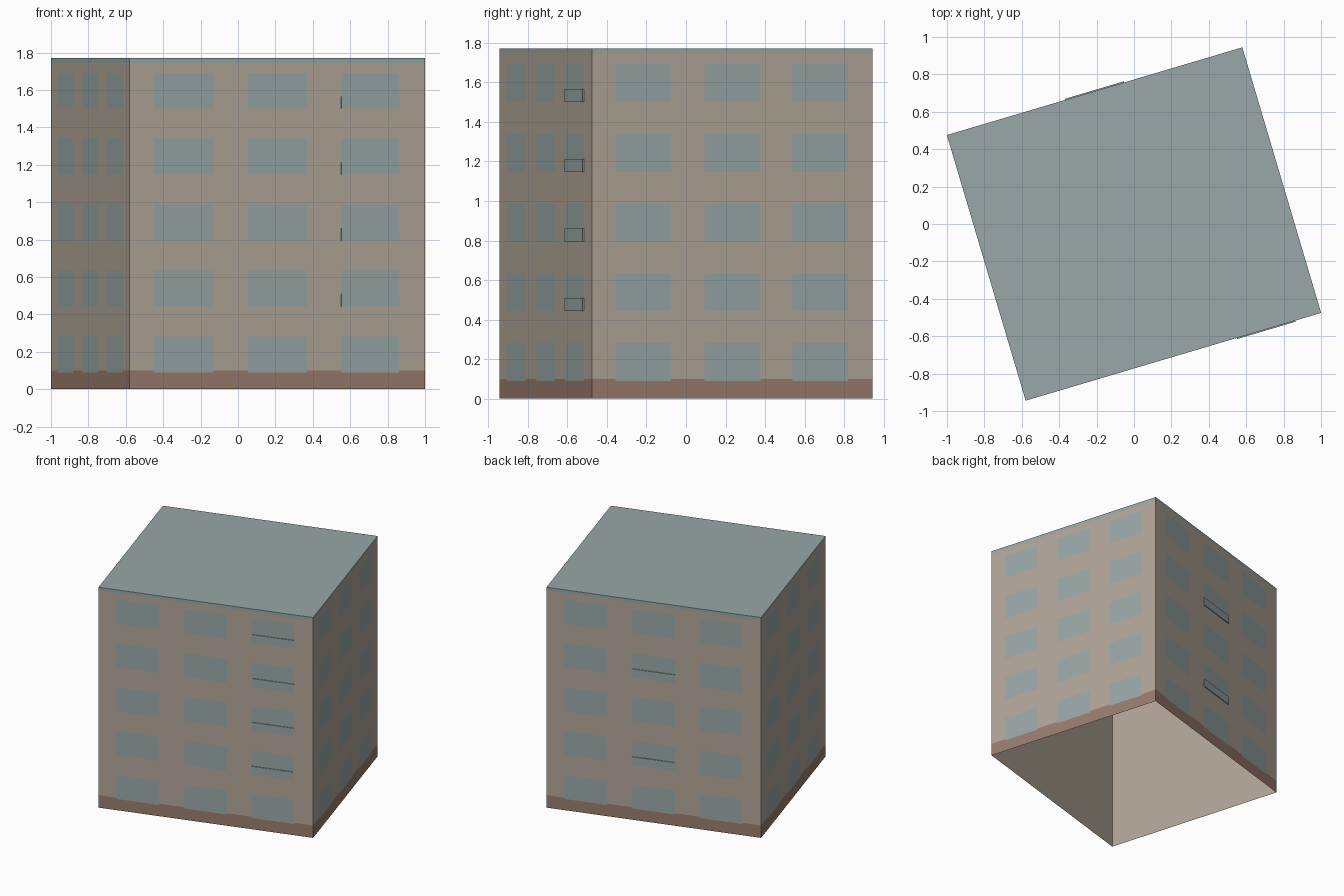
import bpy, bmesh, math
from mathutils import Matrix, Vector

cube = bpy.data.objects.get("Cube")
if cube:
    bpy.data.objects.remove(cube, do_unlink=True)

WIDTH, DEPTH, HEIGHT = 1.648, 1.481, 1.77
BASE_TOP, TRIM_BOTTOM = 0.1, 1.745
TURN = Matrix.Rotation(math.radians(16.53), 4, 'Z')
COLUMNS = [(0.083, 0.282), (0.4, 0.6), (0.715, 0.912)]
FLOORS = [(0.09 + 0.3525 * i, 0.282 + 0.3525 * i) for i in range(5)]


def material(name, rgb):
    linear = [((c / 255 + 0.055) / 1.055) ** 2.4 for c in rgb] + [1]
    m = bpy.data.materials.new(name)
    m.use_nodes = True
    m.diffuse_color = linear
    m.node_tree.nodes["Principled BSDF"].inputs["Base Color"].default_value = linear
    return m


beige = material("beige plaster", (178, 166, 152))
glass = material("blue grey", (152, 168, 167))
brick = material("red brown base", (153, 124, 110))


def finish(bm, name, mats):
    mesh = bpy.data.meshes.new(name)
    bm.to_mesh(mesh)
    bm.free()
    ob = bpy.data.objects.new(name, mesh)
    bpy.context.collection.objects.link(ob)
    ob.matrix_world = TURN
    for m in mats:
        mesh.materials.append(m)
    return ob


def corners(inset=0):
    w, d = WIDTH / 2 - inset, DEPTH / 2 - inset
    return [Vector(p) for p in ((-w, -d, 0), (w, -d, 0), (w, d, 0), (-w, d, 0))]


def inside(value, spans):
    return any(a < value < b for a, b in spans)


# Outer walls: a grid per side, coloured by window column and floor
bm = bmesh.new()
us = sorted({0, 1, *(u for c in COLUMNS for u in c)})
zs = sorted({0, BASE_TOP, TRIM_BOTTOM, HEIGHT, *(z for f in FLOORS for z in f)})
ring = corners()
for a, b in zip(ring, ring[1:] + ring[:1]):
    grid = [[bm.verts.new(a.lerp(b, u) + Vector((0, 0, z))) for u in us] for z in zs]
    for j in range(len(zs) - 1):
        z = (zs[j] + zs[j + 1]) / 2
        for i in range(len(us) - 1):
            u = (us[i] + us[i + 1]) / 2
            f = bm.faces.new((grid[j][i], grid[j][i + 1], grid[j + 1][i + 1], grid[j + 1][i]))
            if z > TRIM_BOTTOM or (inside(u, COLUMNS) and inside(z, FLOORS)):
                f.material_index = 1
            elif z < BASE_TOP:
                f.material_index = 2
bmesh.ops.remove_doubles(bm, verts=bm.verts, dist=0.0001)
finish(bm, "outer_walls", [beige, glass, brick])

# Flat roof
bm = bmesh.new()
bm.faces.new([bm.verts.new(p + Vector((0, 0, HEIGHT))) for p in ring])
finish(bm, "roof", [glass])

# Plain inner lining, open at the bottom
bm = bmesh.new()
low = [bm.verts.new(p) for p in corners(0.002)]
high = [bm.verts.new(v.co + Vector((0, 0, HEIGHT - 0.002))) for v in low]
for i in range(4):
    k = (i + 1) % 4
    bm.faces.new((low[k], low[i], high[i], high[k]))
bm.faces.new(high[::-1])
finish(bm, "inner_lining", [beige])


# Thin raised panels under some windows
def panel(name, side, column, floor):
    a, b = ring[side], ring[(side + 1) % 4]
    u0, u1 = COLUMNS[column]
    z0 = FLOORS[floor][0]
    size = ((b - a).length * (u1 - u0), 0.012, 0.066)
    centre = a.lerp(b, (u0 + u1) / 2) + Vector((0, 0, z0 + 0.033))
    bm = bmesh.new()
    bmesh.ops.create_cube(bm, size=1, matrix=Matrix.Translation(centre) @ Matrix.Diagonal((*size, 1)))
    # Trim the half that would show inside the building
    wall_y = a.y
    for v in bm.verts:
        if abs(v.co.y) < abs(wall_y):
            v.co.y = wall_y
    finish(bm, name, [glass])


for floor in range(1, 5):
    panel(f"front_panel_{floor}", 0, 2, floor)
for floor in (1, 3):
    panel(f"back_panel_{floor}", 2, 1, floor)
